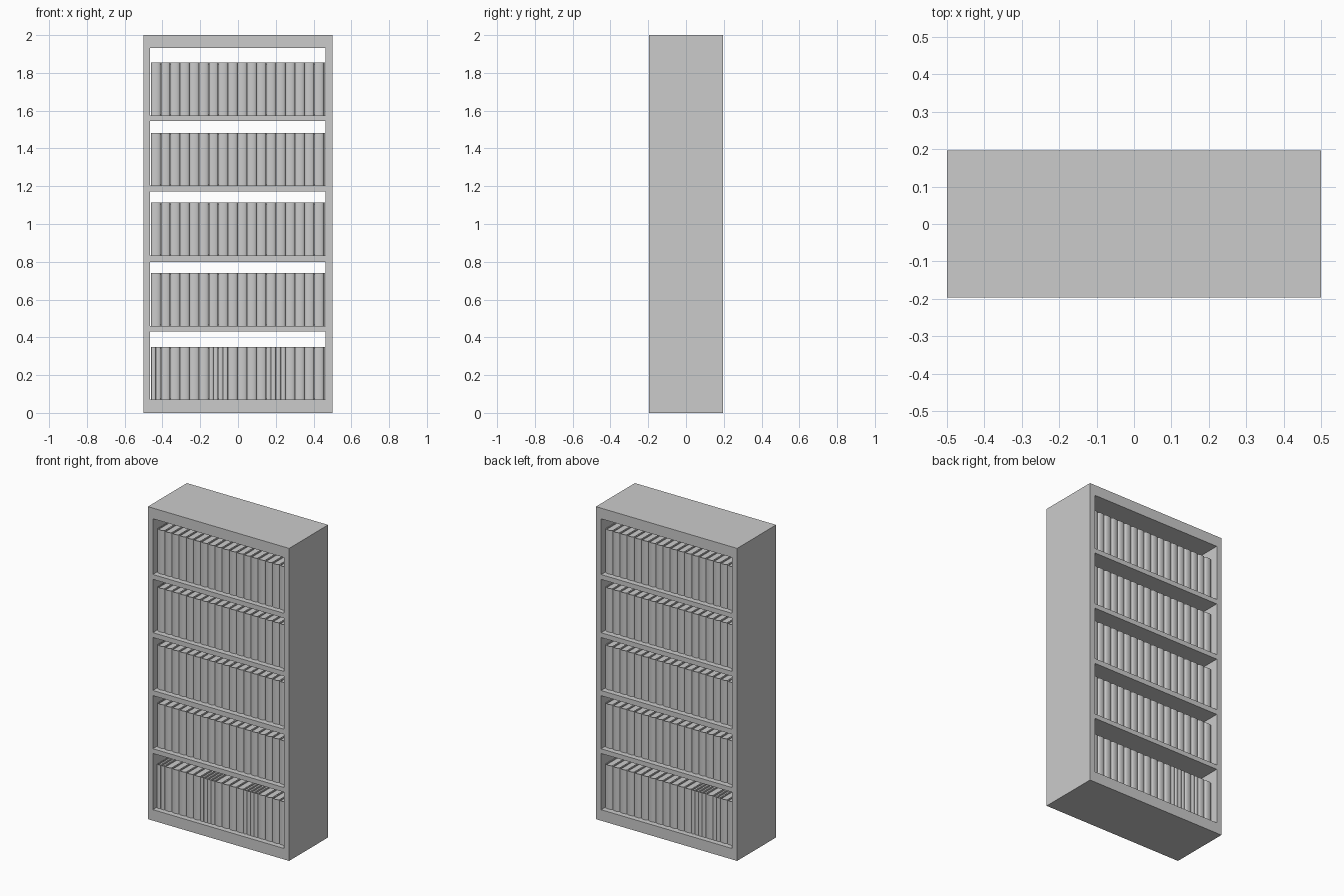
import bpy, bmesh, math

if "Cube" in bpy.data.objects:
    bpy.data.objects.remove(bpy.data.objects["Cube"])

DEPTH = 0.394
BOOK_D, BOOK_H, PITCH = 0.155, 0.28, 0.0508
FRONT, START = -0.165, -0.46


def finish(name, bm):
    bmesh.ops.recalc_face_normals(bm, faces=bm.faces)
    me = bpy.data.meshes.new(name)
    bm.to_mesh(me)
    bm.free()
    ob = bpy.data.objects.new(name, me)
    bpy.context.collection.objects.link(ob)
    return ob


def prism(bm, profile, z0, z1):
    f = bm.faces.new([bm.verts.new((x, y, z0)) for x, y in profile])
    top = bmesh.ops.extrude_face_region(bm, geom=[f], use_keep_orig=True)["geom"]
    verts = [v for v in top if isinstance(v, bmesh.types.BMVert)]
    bmesh.ops.translate(bm, verts=verts, vec=(0, 0, z1 - z0))


def panel(name, x0, x1, z0, z1):
    bm = bmesh.new()
    d = DEPTH / 2
    prism(bm, [(x0, -d), (x1, -d), (x1, d), (x0, d)], z0, z1)
    return finish(name, bm)


def arc(x0, x1, y, sag, n=8):
    c, r = (x0 + x1) / 2, (x1 - x0) / 2
    return [(c - r * math.cos(math.pi * i / n), y - sag * math.sin(math.pi * i / n))
            for i in range(n + 1)]


def book(bm, x, w, z):
    t = 0.004
    x0, x1 = x + 0.0004, x + w - 0.0004
    sag = 0.2 * w
    y = FRONT + sag
    back = FRONT + BOOK_D
    # wrap-around cover with rounded spine
    outer = arc(x0, x1, y, sag)
    inner = arc(x0 + t, x1 - t, y, sag - t)
    prism(bm, [(x0, back)] + outer + [(x1, back), (x1 - t, back)]
          + inner[::-1] + [(x0 + t, back)], z, z + BOOK_H)
    # recessed page block
    prism(bm, inner + [(x1 - t, back - 0.006), (x0 + t, back - 0.006)],
          z + 0.006, z + BOOK_H - 0.007)


def book_row(name, z, split, turn):
    bm = bmesh.new()
    for i in range(18):
        x = START + i * PITCH
        if i in split:
            book(bm, x, PITCH / 2, z)
            book(bm, x + PITCH / 2, PITCH / 2, z)
        else:
            book(bm, x, PITCH, z)
    if turn:
        for v in bm.verts:
            v.co.x, v.co.y = -v.co.x, -v.co.y
    ob = finish(name, bm)
    bpy.ops.object.select_all(action='DESELECT')
    ob.select_set(True)
    bpy.context.view_layer.objects.active = ob
    bpy.ops.object.shade_smooth_by_angle(angle=math.radians(40))


# open case
panel("left_side", -0.5, -0.465, 0, 2)
panel("right_side", 0.463, 0.5, 0, 2)
panel("base", -0.465, 0.463, 0, 0.07)
panel("top", -0.465, 0.463, 1.932, 2)
for i, (a, b) in enumerate([(0.43, 0.46), (0.80, 0.833), (1.172, 1.203), (1.544, 1.575)]):
    panel(f"shelf_{i + 1}", -0.465, 0.463, a, b)

# back-to-back rows of books on every level
for i, z in enumerate([0.07, 0.46, 0.833, 1.203, 1.575]):
    book_row(f"front_books_{i + 1}", z, {0, 6, 7, 12, 13} if i == 0 else (), False)
    book_row(f"rear_books_{i + 1}", z, {12, 13, 15} if i == 0 else (), True)
